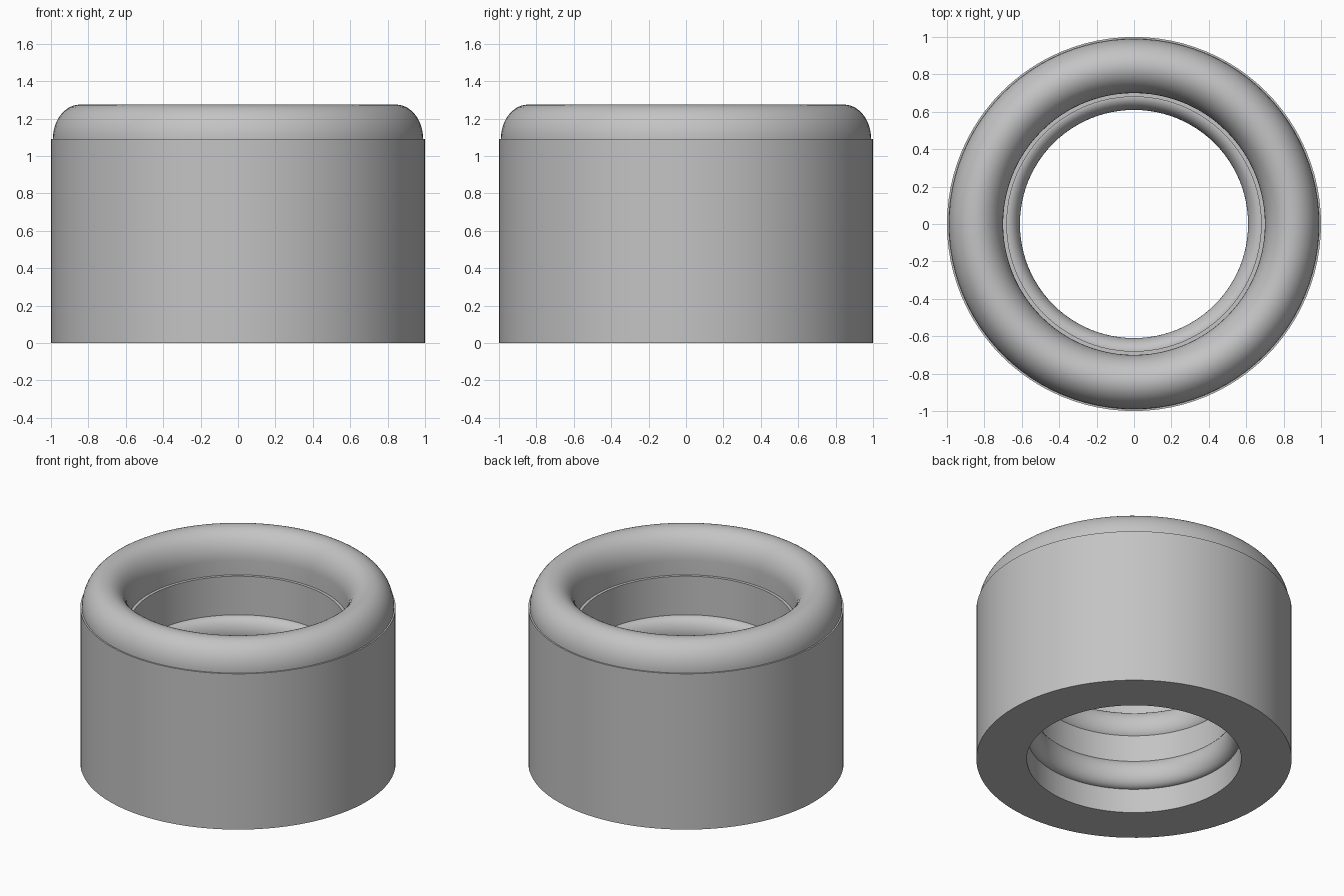
import bpy, bmesh, math

SEGMENTS = 96

if "Cube" in bpy.data.objects:
    bpy.data.objects.remove(bpy.data.objects["Cube"], do_unlink=True)

# Single plain grey
grey = bpy.data.materials.new("plain grey")
grey.use_nodes = True
grey.diffuse_color = (0.55, 0.55, 0.55, 1)
shader = grey.node_tree.nodes["Principled BSDF"]
shader.inputs["Base Color"].default_value = grey.diffuse_color
shader.inputs["Roughness"].default_value = 0.6


def arc(radius, height, a, b, start, end, steps):
    """Points (radius, z) along part of an ellipse."""
    angles = [math.radians(start + (end - start) * i / steps) for i in range(steps + 1)]
    return [(radius + a * math.cos(t), height + b * math.sin(t)) for t in angles]


def lathe(name, profile):
    """Turn a closed (radius, z) profile about the z axis."""
    bm = bmesh.new()
    rings = []
    for i in range(SEGMENTS):
        t = math.tau * i / SEGMENTS
        rings.append([bm.verts.new((r * math.cos(t), r * math.sin(t), z)) for r, z in profile])
    n = len(profile)
    for i in range(SEGMENTS):
        here, there = rings[i], rings[(i + 1) % SEGMENTS]
        for j in range(n):
            k = (j + 1) % n
            bm.faces.new((here[j], there[j], there[k], here[k]))
    bmesh.ops.recalc_face_normals(bm, faces=bm.faces)
    mesh = bpy.data.meshes.new(name)
    bm.to_mesh(mesh)
    bm.free()
    mesh.materials.append(grey)
    obj = bpy.data.objects.new(name, mesh)
    bpy.context.collection.objects.link(obj)
    bpy.ops.object.select_all(action="DESELECT")
    obj.select_set(True)
    bpy.context.view_layer.objects.active = obj
    bpy.ops.object.shade_smooth_by_angle(angle=math.radians(30))
    return obj


# Thick sleeve with a stepped bore
lathe("sleeve_body", [(1, 0), (1, 1.09), (0.8, 1.09), (0.8, 0.99), (0.68, 0.99),
                      (0.68, 0.62), (0.64, 0.62), (0.64, 0.27), (0.68, 0.27), (0.68, 0)])

# Rounded rim seated in the top
lathe("top_rim", arc(0.845, 1.09, 0.145, 0.185, 0, 180, 24) + [(0.70, 0.99), (0.99, 0.99)])

# Rounded ridges inside the bore
for name, height in (("lower_ridge", 0.27), ("upper_ridge", 0.62)):
    lathe(name, arc(0.68, height, 0.07, 0.1, 0, 360, 36)[:-1])
